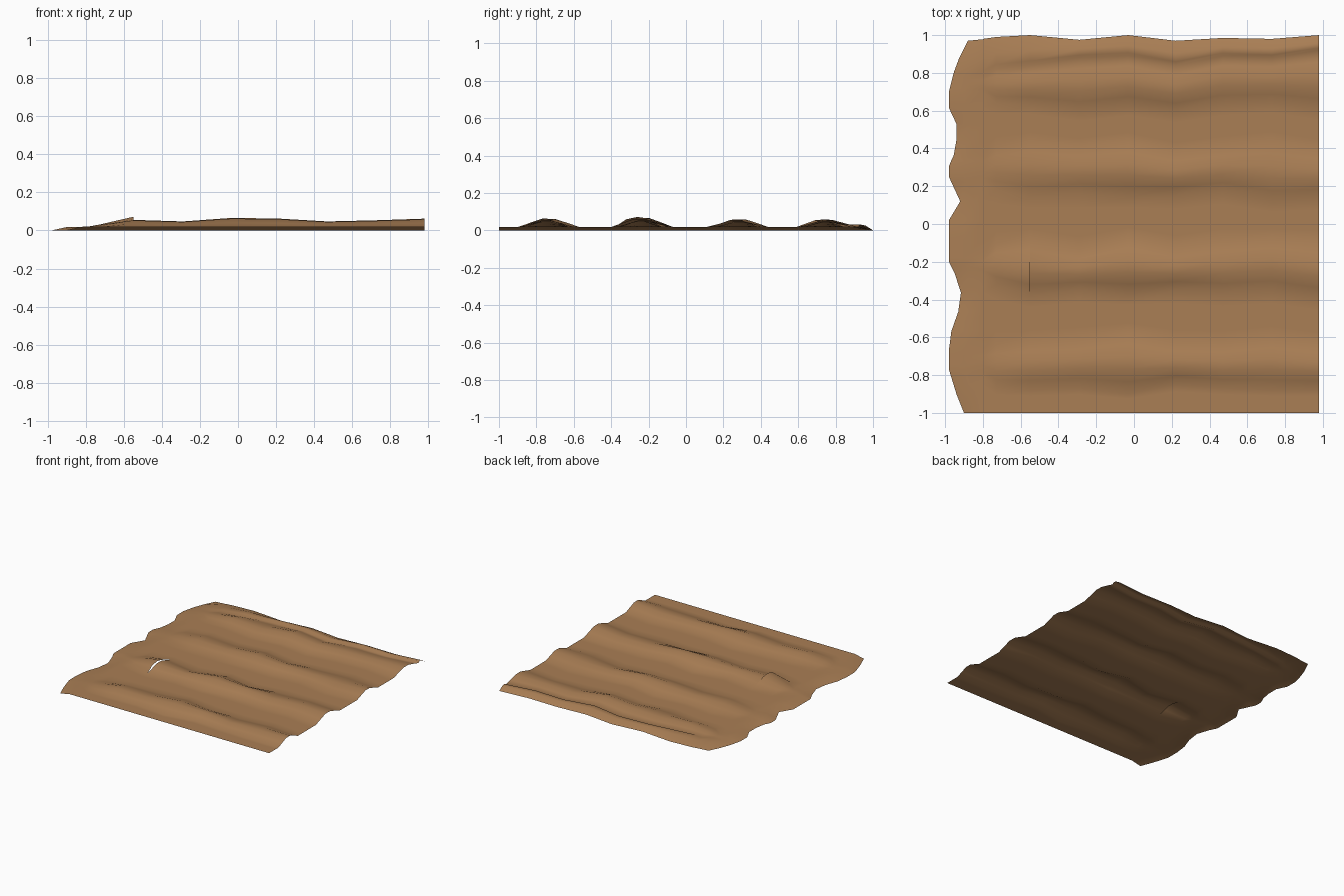
import bpy
import bmesh

cube = bpy.data.objects.get("Cube")
if cube:
    bpy.data.objects.remove(cube, do_unlink=True)

soil = bpy.data.materials.new("soil_brown")
soil.use_nodes = True
colour = (0.40, 0.21, 0.09, 1)
soil.diffuse_color = colour
shader = next(n for n in soil.node_tree.nodes if n.type == "BSDF_PRINCIPLED")
shader.inputs["Base Color"].default_value = colour
shader.inputs["Roughness"].default_value = 0.9

GROUND = 0.018
# Stations along the furrows and ridge height at each one
stations = [-0.8, -0.73, -0.55, -0.29, -0.03, 0.22, 0.47, 0.73, 0.98]
heights = [0, 0.012, 0.036, 0.028, 0.046, 0.042, 0.028, 0.034, 0.042]

# Front and back foot of each ridge at every station, in hundredths
ridges = [
    ([-80, -87, -88, -87, -90, -85, -87, -88, -88], [-67, -64, -62, -61, -57, -63, -63, -60, -63]),
    ([-26, -32, -38, -35, -38, -35, -37, -36, -40], [-18, -11, -8, -14, -7, -13, -9, -7, -9]),
    ([22, 18, 14, 16, 14, 15, 17, 11, 13], [36, 41, 44, 41, 44, 38, 41, 44, 40]),
    ([70, 64, 63, 59, 62, 59, 63, 64, 60], [78, 82, 84, 88, 89, 84, 89, 88, 92]),
]
ridge_scale = [0.97, 1.05, 0.9, 0.86]
ridge_shape = [(0, 0), (0.2, 0.5), (0.4, 1), (0.6, 0.97), (0.8, 0.5), (1, 0)]
back_edge = [98, 99, 100, 97.5, 100, 97, 98.5, 98, 100]

# Ragged end: outline as (y, x) in hundredths
ragged = [(-100, -90), (-90, -94), (-77, -98), (-60, -98), (-50, -94), (-39, -91),
          (-30, -93), (-20, -98), (2, -98), (12, -92), (25, -98), (31, -98),
          (39, -94), (53, -94), (60, -98), (70, -98), (78, -96), (85, -94), (97, -88)]


def ragged_x(y):
    """Interpolate the ragged end outline."""
    y *= 100
    for (y0, x0), (y1, x1) in zip(ragged, ragged[1:]):
        if y <= y1:
            return (x0 + (x1 - x0) * (y - y0) / (y1 - y0)) / 100
    return ragged[-1][1] / 100


def cross_section(i):
    """Points (y, z) from front to back at one station."""
    points = [(-1.0, GROUND)]
    for (front, back), scale in zip(ridges, ridge_scale):
        a, b = front[i] / 100, back[i] / 100
        start = points[-1][0]
        for k in (1, 2, 3):
            points.append((start + (a - start) * k / 4, GROUND))
        for t, h in ridge_shape:
            points.append((a + (b - a) * t, GROUND + h * heights[i] * scale))
    # Low bank falling to the back edge
    start, end = points[-1][0], back_edge[i] / 100
    bank = 0.013 if i > 1 else 0.002
    for t, z in ((0.15, GROUND + bank), (0.5, GROUND + bank * 0.6), (1, 0)):
        points.append((start + (end - start) * t, z))
    return points


bm = bmesh.new()
columns = []

# Ragged end slope
first = cross_section(0)
last = len(first) - 1
for inset, lift in ((0, 0), (0.08, GROUND)):
    column = []
    for j, (y, z) in enumerate(first):
        y = min(y, 0.97 + inset * 0.1)
        height = 0 if j == last else lift
        column.append(bm.verts.new((ragged_x(y) + inset, y, height)))
    columns.append(column)

# Furrowed field
for i, x in enumerate(stations):
    columns.append([bm.verts.new((x, y, z)) for y, z in cross_section(i)])

# Small open crack across the second ridge
crack_column = 2 + stations.index(-0.55)
crack_start = 1 + 3 + len(ridge_shape) + 3 + 1
upper_lip = list(columns[crack_column])
for k, lift in enumerate((0.022, 0.016, 0.008, 0.004)):
    j = crack_start + k
    x, y, z = upper_lip[j].co
    upper_lip[j] = bm.verts.new((x, y, z + lift))

for c in range(len(columns) - 1):
    near = columns[c]
    far = upper_lip if c + 1 == crack_column else columns[c + 1]
    for j in range(last):
        face = bm.faces.new((near[j], far[j], far[j + 1], near[j + 1]))
        face.smooth = True

mesh = bpy.data.meshes.new("furrowed_soil")
bm.to_mesh(mesh)
bm.free()
mesh.materials.append(soil)
field = bpy.data.objects.new("furrowed_soil", mesh)
bpy.context.collection.objects.link(field)
